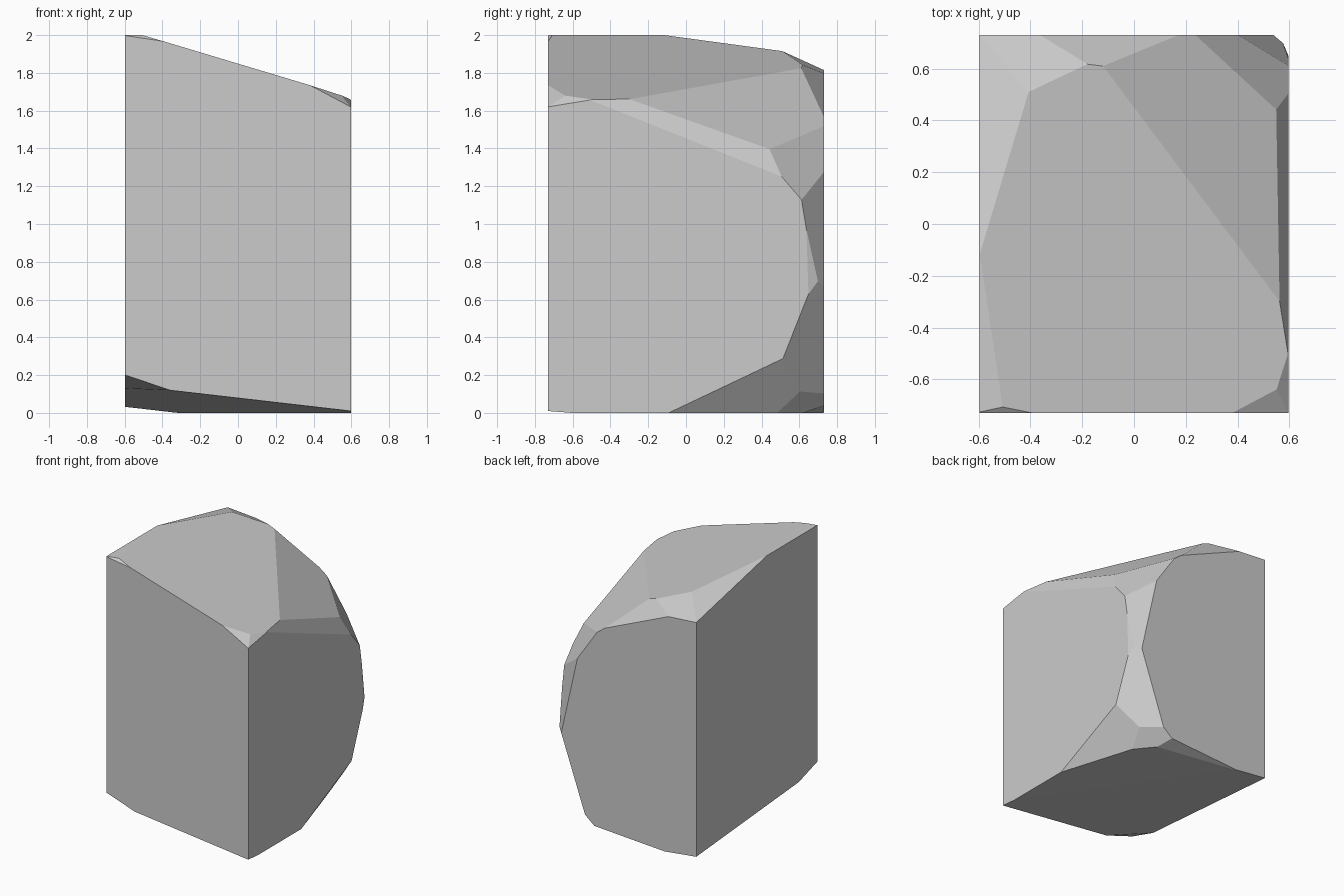
import bpy
import bmesh
from mathutils import Vector

# Remove the default object
default_cube = bpy.data.objects.get("Cube")
if default_cube:
    bpy.data.objects.remove(default_cube, do_unlink=True)


def make_material(name, colour):
    material = bpy.data.materials.new(name)
    material.use_nodes = True
    material.diffuse_color = colour
    material.node_tree.nodes["Principled BSDF"].inputs["Base Color"].default_value = colour
    return material


def slice_off(bm, normal, offset):
    """Remove everything beyond the plane normal . p = offset and cap the cut."""
    normal = Vector(normal)
    point = normal * (offset / normal.length_squared)
    bmesh.ops.bisect_plane(
        bm, geom=bm.verts[:] + bm.edges[:] + bm.faces[:], dist=0.00001,
        plane_co=point, plane_no=normal.normalized(), clear_outer=True)
    open_edges = [edge for edge in bm.edges if edge.is_boundary]
    if open_edges:
        bmesh.ops.holes_fill(bm, edges=open_edges, sides=0)


# Upper facets: height at the centre, slope along x, slope along y
upper_facets = {
    "main_top": (1.816, -0.3, -0.045),
    "right_shoulder": (1.962, -0.732, -0.369),
    "left_back_bevel": (2.138, 0.274, -0.218),
    "back_left_bevel": (2.15, -0.075, -0.52),
    "back_top_bevel": (2.444, -0.432, -1.1),
    "back_right_shoulder": (2.722, -1.47, -1.17),
    "front_left_nick": (2.419, -0.15, 0.7),
    "front_corner_nick": (2.221, -0.53, 0.39),
    "side_corner_nick": (2.314, -0.96, 0.165),
}

# Lower facets, described the same way
lower_facets = {
    "bottom_slope": (0.021, -0.115, -0.079),
    "bottom_front_corner": (-0.231, -0.338, -0.315),
    "bottom_back_bevel": (-0.247, 0.061, 0.368),
}

# Side facets facing +x: slope along y, slope along z, offset
side_facets = {
    "side_top_strip": (0.16, 0.4, 1.179),
    "corner_upper": (1.36, 0.225, 1.683),
    "corner_middle": (0.4, 0.013, 0.865),
    "corner_lower": (0.89, -0.352, 0.953),
    "side_bottom_bevel": (0.31, -0.653, 0.569),
    "corner_bottom_nick": (0.82, -1.2, 0.815),
}

# Start from a full block standing on the ground
bm = bmesh.new()
bmesh.ops.create_cube(bm, size=1)
for vert in bm.verts:
    vert.co = Vector((vert.co.x * 1.195, vert.co.y * 1.46, (vert.co.z + 0.5) * 2))

# Chip the block into shape
for height, slope_x, slope_y in upper_facets.values():
    slice_off(bm, (-slope_x, -slope_y, 1), height)
for height, slope_x, slope_y in lower_facets.values():
    slice_off(bm, (slope_x, slope_y, -1), -height)
for slope_y, slope_z, offset in side_facets.values():
    slice_off(bm, (1, slope_y, slope_z), offset)
bmesh.ops.recalc_face_normals(bm, faces=bm.faces[:])

# Flat shaded stone chunk
mesh = bpy.data.meshes.new("stone_chunk")
bm.to_mesh(mesh)
bm.free()
mesh.materials.append(make_material("stone_grey", (0.6, 0.6, 0.6, 1)))
stone_chunk = bpy.data.objects.new("stone_chunk", mesh)
bpy.context.collection.objects.link(stone_chunk)
